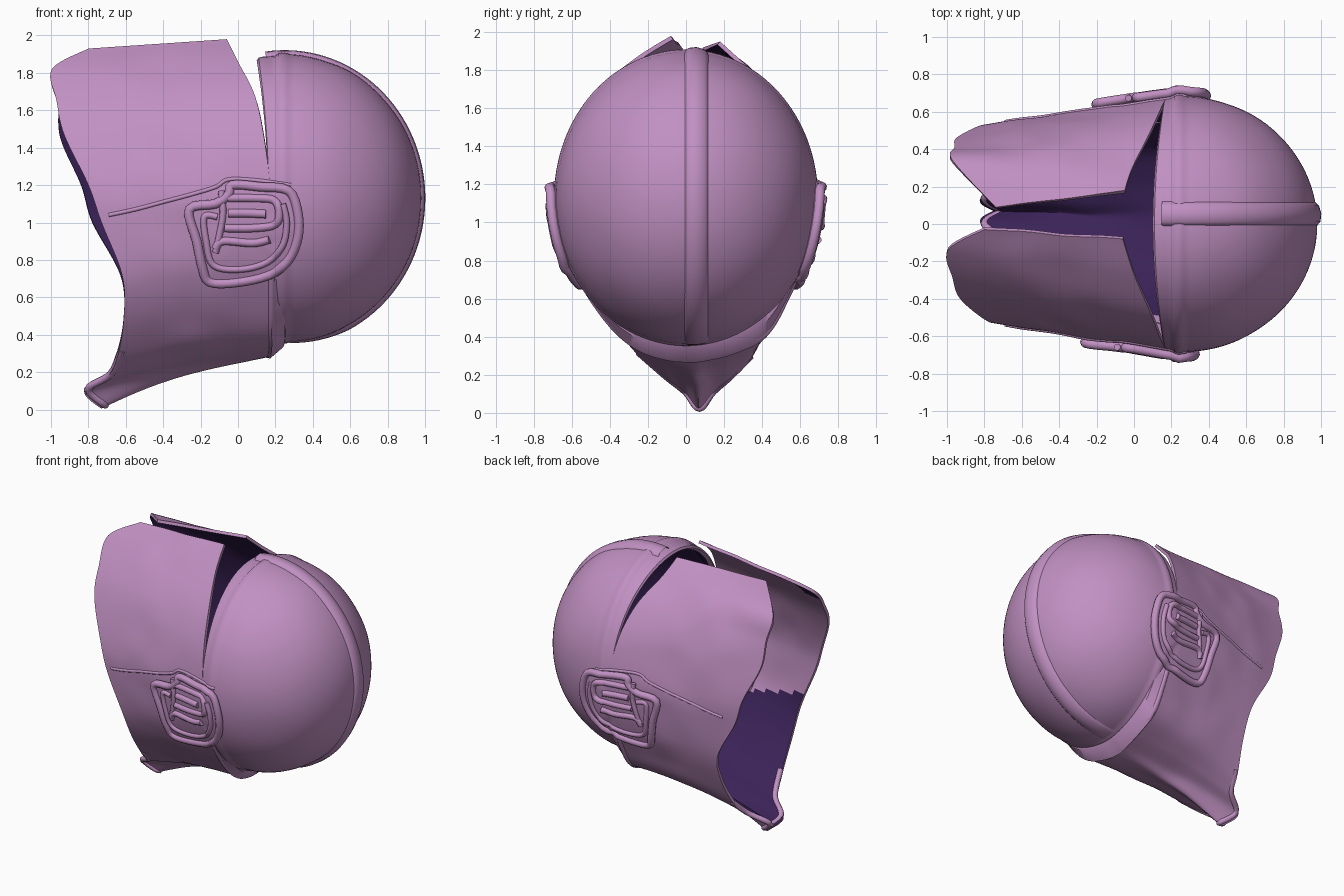
import bpy, bmesh, math
from mathutils import Vector, noise
from mathutils.bvhtree import BVHTree

if "Cube" in bpy.data.objects:
    bpy.data.objects.remove(bpy.data.objects["Cube"])


def material(name, rgb):
    m = bpy.data.materials.new(name)
    m.diffuse_color = (*rgb, 1)
    m.use_nodes = True
    m.node_tree.nodes["Principled BSDF"].inputs["Base Color"].default_value = m.diffuse_color
    return m


PINK = material("mauve_shell", (0.53, 0.28, 0.54))
DARK = material("dark_purple_lining", (0.043, 0.016, 0.097))


def finish(ob, angle=40):
    """Bake modifiers / curves to mesh and smooth it."""
    bpy.ops.object.select_all(action='DESELECT')
    ob.select_set(True)
    bpy.context.view_layer.objects.active = ob
    bpy.ops.object.convert(target='MESH')
    bpy.ops.object.shade_smooth_by_angle(angle=math.radians(angle))
    return ob


def grid_object(name, rows, closed=False, thickness=0, pink_inside=None):
    """Skin a grid of points; normals face out, lining is dark."""
    bm = bmesh.new()
    vs = [[bm.verts.new(p) for p in r] for r in rows]
    n = len(rows[0])
    for a, b in zip(vs, vs[1:]):
        for j in range(n if closed else n - 1):
            k = (j + 1) % n
            bm.faces.new((a[j], a[k], b[k], b[j]))
    bmesh.ops.remove_doubles(bm, verts=bm.verts, dist=1e-5)
    bm.normal_update()
    mid = Vector((0.1, 0, 1.1))
    if sum(f.normal.dot(f.calc_center_median() - mid) for f in bm.faces) < 0:
        bmesh.ops.reverse_faces(bm, faces=bm.faces)
    if pink_inside:
        for f in bm.faces:
            if pink_inside(f.calc_center_median()):
                f.material_index = 2
    me = bpy.data.meshes.new(name)
    bm.to_mesh(me)
    bm.free()
    for m in (PINK, DARK, PINK, PINK):
        me.materials.append(m)
    ob = bpy.data.objects.new(name, me)
    bpy.context.collection.objects.link(ob)
    if thickness:
        s = ob.modifiers.new("wall", 'SOLIDIFY')
        s.thickness, s.offset, s.material_offset = thickness, -1, 1
    return finish(ob)


def tube(name, pts, radius, cyclic=False):
    cu = bpy.data.curves.new(name, 'CURVE')
    cu.dimensions, cu.bevel_depth, cu.bevel_resolution = '3D', radius, 3
    cu.use_fill_caps = True
    sp = cu.splines.new('POLY')
    sp.points.add(len(pts) - 1)
    for p, q in zip(sp.points, pts):
        p.co = (*q, 1)
    sp.use_cyclic_u = cyclic
    cu.materials.append(PINK)
    ob = bpy.data.objects.new(name, cu)
    bpy.context.collection.objects.link(ob)
    return finish(ob, 60)


def smooth_path(pts, steps, closed=False):
    """Catmull-Rom interpolation."""
    P = [Vector(p) for p in pts]
    n = len(P)
    get = (lambda i: P[i % n]) if closed else (lambda i: P[max(0, min(n - 1, i))])
    out = []
    for i in range(n if closed else n - 1):
        a, b, c, d = get(i - 1), get(i), get(i + 1), get(i + 2)
        for s in range(steps):
            t = s / steps
            out.append(0.5 * (2 * b + (c - a) * t + (2 * a - 5 * b + 4 * c - d) * t * t
                              + (3 * b - a - 3 * c + d) * t ** 3))
    return out if closed else out + [P[-1]]


# Side shell: front edge and back edge of each side, from the keel to the top
front_near = [(-.73, .07, .005), (-.82, .0, .09), (-.70, -.10, .17), (-.64, -.25, .30),
              (-.61, -.41, .50), (-.62, -.51, .72), (-.73, -.53, 1.0), (-.80, -.51, 1.2),
              (-.93, -.40, 1.47), (-.97, -.29, 1.65), (-.995, -.14, 1.82), (-.80, -.03, 1.93)]
back_near = [(.16, .03, .28), (.17, -.10, .29), (.18, -.25, .34), (.18, -.38, .44),
             (.18, -.50, .60), (.18, -.60, .78), (.17, -.665, 1.02), (.17, -.67, 1.2),
             (.14, -.61, 1.45), (.09, -.48, 1.68), (.0, -.27, 1.86), (-.06, -.08, 1.98)]
front_far = [(-.82, .14, .09), (-.70, .23, .17), (-.65, .34, .28),
             (-.61, .45, .50), (-.63, .52, .72), (-.78, .53, 1.0), (-.84, .52, 1.2),
             (-.95, .46, 1.45), (-.96, .41, 1.64), (-.97, .34, 1.81), (-.74, .09, 1.92)]
back_far = [(.17, .12, .29), (.18, .27, .33), (.18, .42, .41),
            (.18, .52, .58), (.18, .61, .78), (.17, .665, 1.02), (.17, .67, 1.2),
            (.14, .61, 1.45), (.08, .48, 1.67), (-.01, .30, 1.84), (-.05, .18, 1.95)]


def side_shell(name, front, back, pink_inside):
    rows = []
    for f, b in zip(smooth_path(front, 7), smooth_path(back, 7)):
        row = []
        for j in range(37):
            t = j / 36
            p = f.lerp(b, t)
            p.z += 0.05 * math.sin(math.pi * t) * max(0, 1 - p.z / 0.6)
            p.y += 0.014 * noise.noise(p * 4) * math.sin(math.pi * t)
            row.append(p)
        rows.append(row)
    return grid_object(name, rows, thickness=0.022, pink_inside=pink_inside)


def pale_lining(c):
    """Near side is unlined above its middle, except the front top corner."""
    return c.y < 0.02 and c.z > 0.8 - 0.25 * (c.x + 0.6) and not (c.x < -0.85 and c.z > 1.76)


shell = side_shell("side_shell", front_near[::-1] + front_far,
                   back_near[::-1] + back_far, pale_lining)

# Domed back with a raised rim, revolved about the x axis
CX, CZ, RX, RY, RZ = 0.25, 1.13, 0.73, 0.685, 0.77
profile = [(.10, .955), (.11, .975), (.13, .982), (.17, .985), (.20, .988),
           (.215, 1.006), (.24, 1.012), (.262, 1.008), (.275, 1.0)]
profile += [(CX + RX * math.sin(a), math.cos(a))
            for a in (math.radians(4 + 86 * i / 32) for i in range(33))]
dome_rows = []
for x, r in profile:
    ring = []
    for k in range(96):
        a = 2 * math.pi * k / 96
        d = Vector((x, RY * r * math.cos(a), CZ + RZ * r * math.sin(a)))
        w = 1 + 0.01 * noise.noise(d * 3) * min(1, max(0, x - .28) * 5)
        back_off = max(0, .2 - x) * .6 * math.cos(a) ** 2
        ring.append((x + back_off, d.y * w, CZ + (d.z - CZ) * w))
    dome_rows.append(ring)
dome = grid_object("back_dome", dome_rows, closed=True, thickness=0.03)

# Raised strip running over the dome
section = [(-.015, -.015), (-.003, .004), (.012, .017), (.055, .024), (.098, .017),
           (.113, .004), (.125, -.015)]
strip_rows = []
for i in range(61):
    a = math.radians(98 - 186 * i / 60)
    fade = min(1, (60 - i) / 8)
    row = []
    for y, h in section:
        h *= 0.3 + 0.7 * fade
        k = math.sqrt(1 - (y / RY) ** 2)
        row.append((CX + (RX * k + h) * math.cos(a), y, CZ + (RZ * k + h) * math.sin(a)))
    strip_rows.append(row)
grid_object("dome_strip", strip_rows)

# Rolled lip on the chin
chin = [Vector(p) + Vector((.02, 0, .02)) for p in front_near[3::-1] + front_far[:3]]
tube("chin_lip", smooth_path(chin, 6), 0.02)

# Neck: rolled lip and the flange that closes the shell against the dome
neck = smooth_path([Vector(p) + Vector((0, 0, .015))
                    for p in back_near[5::-1] + back_far[:5]], 6)
tube("neck_lip", neck, 0.02)
flange = []
for p in neck:
    y = p.y * 0.97
    q = Vector((.26, y, CZ - RZ * math.sqrt(1 - (y / RY) ** 2) + .03))
    flange.append((p - Vector((0, 0, .03)),
                   p.lerp(q, .5) + Vector((.03, 0, -.01)), q))
grid_object("neck_flange", flange)

# Ray helper: drop a side-view (x, z) point on the shell
trees = [BVHTree.FromPolygons([v.co for v in ob.data.vertices],
                              [p.vertices[:] for p in ob.data.polygons])
         for ob in (shell, dome)]


def on_shell(x, z, side, lift):
    ys = []
    for t in trees:
        hit = t.ray_cast(Vector((x, 2 * side, z)), Vector((0, -side, 0)))[0]
        if hit:
            ys.append(abs(hit.y))
    return Vector((x, side * (max(ys, default=0.6) + lift), z))


outline = [(-.26, 1.07), (-.12, 1.10), (-.05, 1.15), (-.03, 1.20), (.12, 1.19), (.27, 1.17),
           (.32, 1.05), (.32, .92), (.27, .80), (.17, .72), (.0, .68), (-.15, .68),
           (-.19, .76), (-.22, .90)]
details = {
    "inner_loop": ([(-.11, 1.03), (-.18, 1.03), (-.17, .90), (-.13, .77), (.02, .75),
                    (.16, .79), (.24, .88), (.26, 1.0), (.24, 1.10)], .018),
    "upper_bar": ([(-.05, 1.13), (.08, 1.13), (.19, 1.12), (.22, 1.06), (.2, .99), (.08, .97),
                   (-.07, .97)], .022),
    "middle_bar": ([(-.05, 1.05), (.05, 1.05), (.15, 1.045)], .024),
    "lower_bar": ([(-.12, .86), (-.08, .90), (.08, .89), (.17, .91)], .022),
    "upright_bar": ([(-.09, 1.17), (-.08, 1.05), (-.1, .93), (-.12, .84)], .018),
}

for side, label, dx in ((-1, "near", 0.0), (1, "far", 0.06)):
    flat = [(p.x + dx, p.y) for p in smooth_path([(*q, 0) for q in outline], 4, closed=True)]
    cx, cz = 0.05 + dx, 0.94
    # Ear plate
    rows = []
    for s, lift in ((1.03, -.03), (1.03, .028), (.85, .028), (.6, .028), (.3, .028), (0, .028)):
        rows.append([on_shell(cx + (x - cx) * s, cz + (z - cz) * s, side, lift) for x, z in flat])
    grid_object(label + "_ear_plate", rows, closed=True)
    # Ear rim and raised bars
    tube(label + "_ear_rim", [on_shell(x, z, side, .026) for x, z in flat], .026, True)
    for part, (pts, rad) in details.items():
        path = smooth_path([(*q, 0) for q in pts], 5)
        tube(f"{label}_ear_{part}", [on_shell(p.x + dx, p.y, side, .028) for p in path], rad)
    # Seam ridge where the upper panel overlaps the lower
    seam = [(-.69, 1.04), (-.55, 1.07), (-.4, 1.11), (-.25, 1.15), (-.12, 1.19),
            (-.05, 1.23), (.1, 1.225), (.28, 1.2)]
    path = smooth_path([(*q, 0) for q in seam], 6)
    tube(label + "_seam", [on_shell(p.x, p.y, side, -.002) for p in path], .011)
